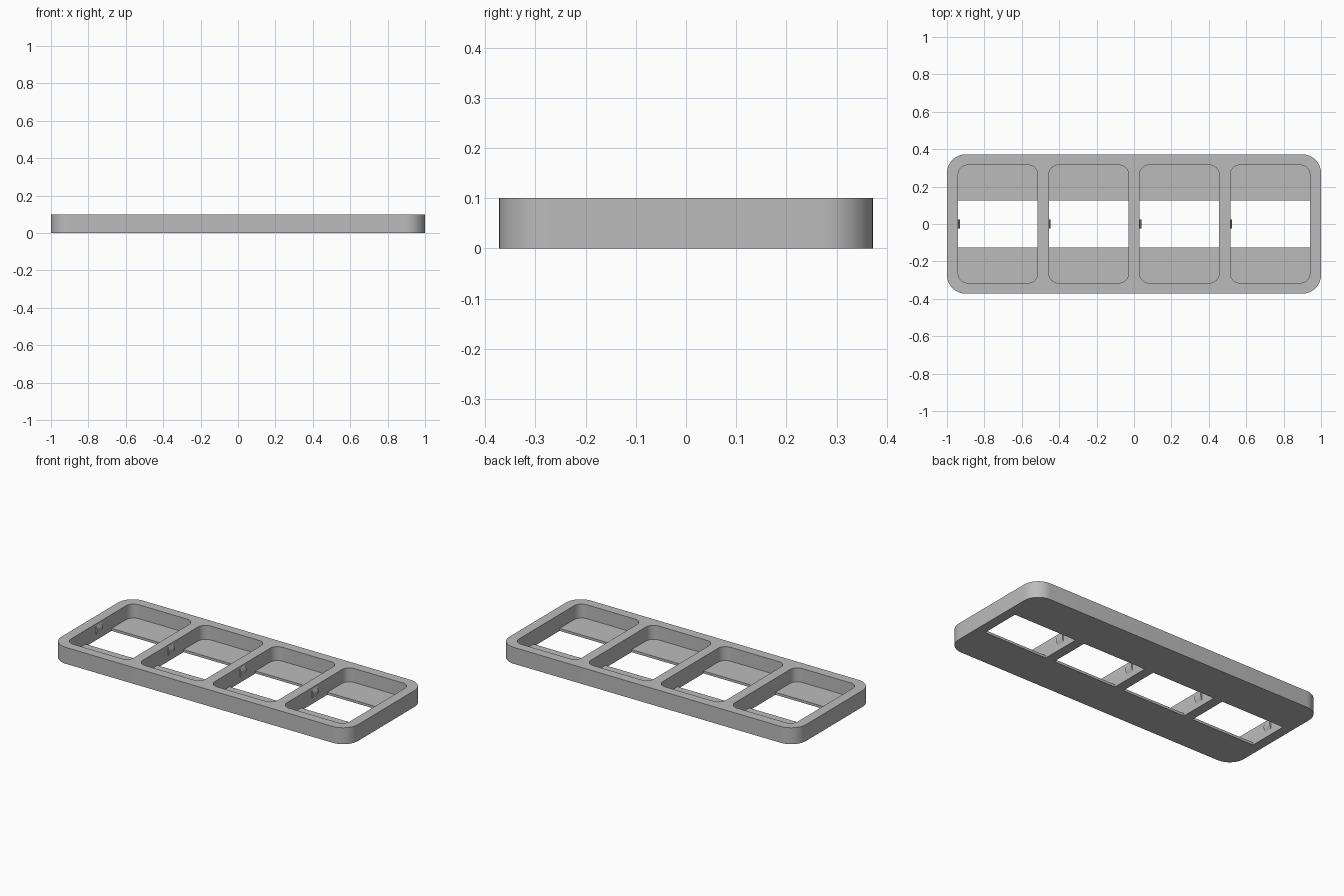
import bpy, bmesh, math

cube = bpy.data.objects.get("Cube")
if cube:
    bpy.data.objects.remove(cube, do_unlink=True)

LENGTH, DEPTH, HEIGHT = 2.0, 0.745, 0.1
FLOOR = 0.015
POCKET_W, POCKET_D, PITCH = 0.425, 0.63, 0.485
WINDOW_D = 0.25

grey = bpy.data.materials.new("matte grey")
grey.use_nodes = True
colour = (0.5, 0.5, 0.5, 1)
grey.diffuse_color = colour
grey.node_tree.nodes["Principled BSDF"].inputs["Base Color"].default_value = colour


def prism(name, points, direction):
    """Extrude a flat outline along a direction into a closed solid."""
    bm = bmesh.new()
    face = bm.faces.new([bm.verts.new(p) for p in points])
    top = bmesh.ops.extrude_face_region(bm, geom=[face])["geom"]
    verts = [v for v in top if isinstance(v, bmesh.types.BMVert)]
    bmesh.ops.translate(bm, verts=verts, vec=direction)
    bmesh.ops.recalc_face_normals(bm, faces=bm.faces)
    mesh = bpy.data.meshes.new(name)
    bm.to_mesh(mesh)
    bm.free()
    mesh.materials.append(grey)
    obj = bpy.data.objects.new(name, mesh)
    bpy.context.collection.objects.link(obj)
    return obj


def rounded_box(name, x, width, depth, radius, z0, z1, steps=10):
    """Upright box whose vertical edges are rounded."""
    points = []
    for i, (sx, sy) in enumerate([(1, 1), (-1, 1), (-1, -1), (1, -1)]):
        cx, cy = x + sx * (width / 2 - radius), sy * (depth / 2 - radius)
        for s in range(steps + 1 if radius else 1):
            a = math.pi / 2 * (i + s / steps)
            points.append((cx + radius * math.cos(a), cy + radius * math.sin(a), z0))
    return prism(name, points, (0, 0, z1 - z0))


def select_only(obj):
    bpy.ops.object.select_all(action="DESELECT")
    obj.select_set(True)
    bpy.context.view_layer.objects.active = obj


def cut(target, cutter):
    cutter.hide_render = True
    mod = target.modifiers.new("cut", "BOOLEAN")
    mod.operation, mod.solver, mod.object = "DIFFERENCE", "EXACT", cutter
    select_only(target)
    bpy.ops.object.modifier_apply(modifier=mod.name)
    bpy.data.objects.remove(cutter, do_unlink=True)


# Tray body with four pockets, each open through the middle of its floor
tray = rounded_box("tray_frame", 0, LENGTH, DEPTH, 0.1, 0, HEIGHT)
centres = [(i - 1.5) * PITCH for i in range(4)]
for x in centres:
    cut(tray, rounded_box("pocket_cutter", x, POCKET_W, POCKET_D, 0.05, FLOOR, 0.2))
    cut(tray, rounded_box("window_cutter", x, POCKET_W, WINDOW_D, 0, -0.1, 0.05))
select_only(tray)
bpy.ops.object.shade_smooth_by_angle(angle=math.radians(30))

# Small snap ridge on one side wall of every pocket
for n, x in enumerate(centres):
    wall = x - POCKET_W / 2
    profile = [(-0.005, 0.03), (0, 0.03), (0.009, 0.055), (0.009, 0.07), (0, 0.09), (-0.005, 0.09)]
    prism(f"snap_ridge_{n + 1}", [(wall + px, -0.025, pz) for px, pz in profile], (0, 0.05, 0))
